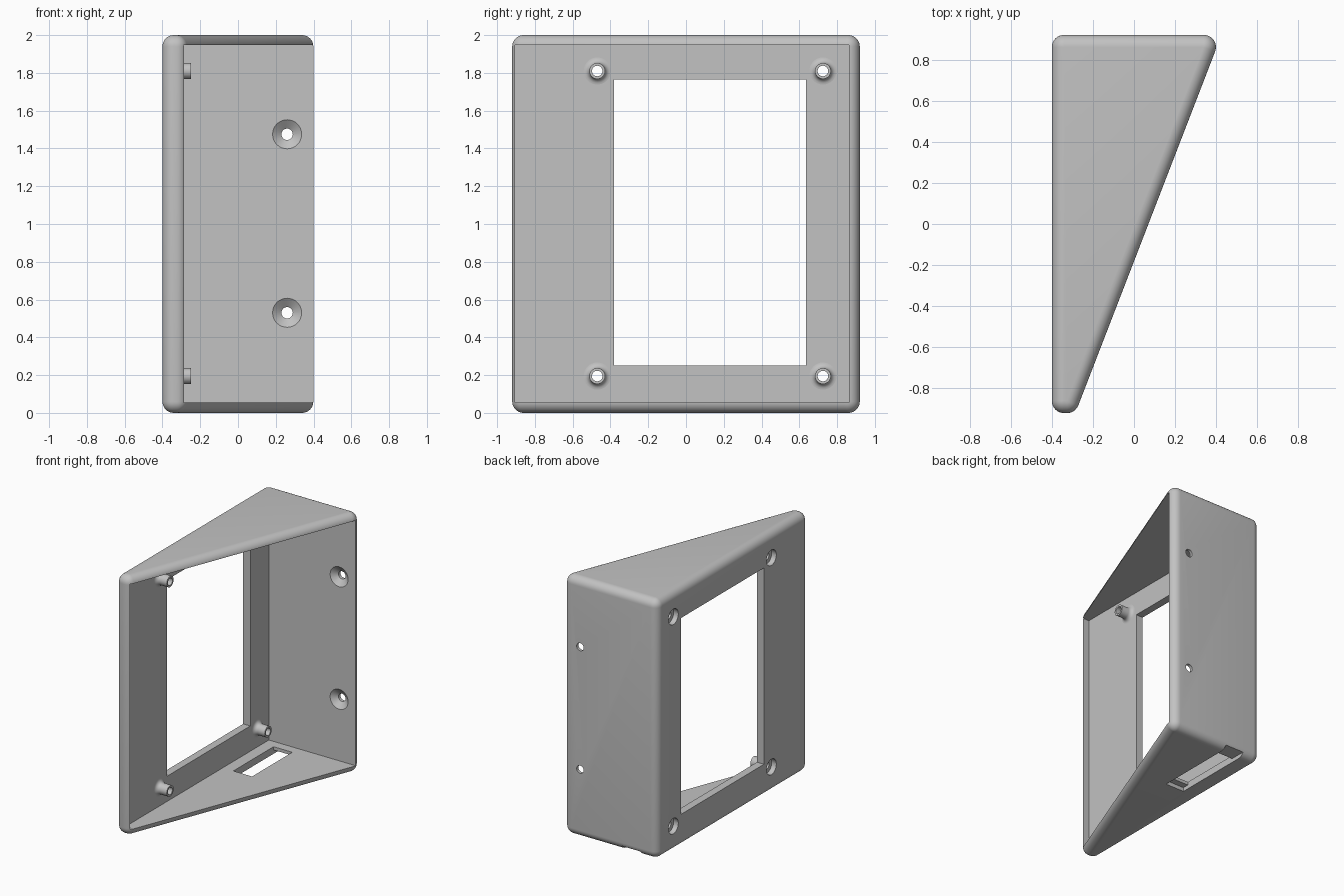
import bpy, bmesh, math
from mathutils import Matrix, Vector

cube = bpy.data.objects.get("Cube")
if cube:
    bpy.data.objects.remove(cube, do_unlink=True)

# Single grey plastic
grey = bpy.data.materials.new("grey plastic")
grey.use_nodes = True
colour = (0.54, 0.54, 0.54, 1)
grey.diffuse_color = colour
grey.node_tree.nodes["Principled BSDF"].inputs["Base Color"].default_value = colour

R = 0.06            # outer edge radius
INNER_X = -0.34     # inner face of the window panel
INNER_Y = 0.862     # inner face of the back wall
HOLE = 0.028


def finish(bm, name):
    bmesh.ops.recalc_face_normals(bm, faces=bm.faces[:])
    mesh = bpy.data.meshes.new(name)
    bm.to_mesh(mesh)
    bm.free()
    mesh.materials.append(grey)
    obj = bpy.data.objects.new(name, mesh)
    bpy.context.collection.objects.link(obj)
    return obj


def activate(obj):
    bpy.ops.object.select_all(action='DESELECT')
    obj.select_set(True)
    bpy.context.view_layer.objects.active = obj


def smooth(obj):
    activate(obj)
    bpy.ops.object.shade_smooth_by_angle(angle=math.radians(30))


def box(x0, x1, y0, y1, z0, z1):
    bm = bmesh.new()
    size = Matrix.Diagonal((x1 - x0, y1 - y0, z1 - z0, 1))
    place = Matrix.Translation(((x0 + x1) / 2, (y0 + y1) / 2, (z0 + z1) / 2))
    bmesh.ops.create_cube(bm, size=1, matrix=place @ size)
    return finish(bm, "cutter")


def lathe(name, profile, origin, axis, closed=False):
    """Spin (distance along axis, radius) points around the axis."""
    bm = bmesh.new()
    verts = [bm.verts.new((r, 0, d)) for d, r in profile]
    pairs = list(zip(verts, verts[1:]))
    if closed:
        pairs.append((verts[-1], verts[0]))
    edges = [bm.edges.new(p) for p in pairs]
    bmesh.ops.spin(bm, geom=verts + edges, cent=(0, 0, 0), axis=(0, 0, 1),
                   angle=math.tau, steps=32, use_merge=True)
    bmesh.ops.remove_doubles(bm, verts=bm.verts[:], dist=1e-5)
    turn = Vector((0, 0, 1)).rotation_difference(Vector(axis)).to_matrix().to_4x4()
    bm.transform(Matrix.Translation(origin) @ turn)
    return finish(bm, name)


def cut(target, cutter):
    activate(target)
    mod = target.modifiers.new("cut", 'BOOLEAN')
    mod.operation = 'DIFFERENCE'
    mod.solver = 'EXACT'
    mod.object = cutter
    bpy.ops.object.modifier_apply(modifier=mod.name)
    bpy.data.objects.remove(cutter, do_unlink=True)


# Rounded wedge body: hull around balls at the corners
bm = bmesh.new()
for x, y in ((-0.34, 0.86), (-0.34, -0.86), (-0.326, -0.86), (0.339, 0.86)):
    for z in (R, 2 - R):
        bmesh.ops.create_uvsphere(bm, u_segments=32, v_segments=16, radius=R,
                                  matrix=Matrix.Translation((x, y, z)))
bmesh.ops.delete(bm, geom=bm.edges[:], context='EDGES_FACES')
hull = bmesh.ops.convex_hull(bm, input=bm.verts[:])
inside = {g for g in hull["geom_interior"] + hull["geom_unused"]
          if isinstance(g, bmesh.types.BMVert)}
bmesh.ops.delete(bm, geom=list(inside), context='VERTS')
bmesh.ops.dissolve_limit(bm, angle_limit=0.005, verts=bm.verts[:], edges=bm.edges[:])
body = finish(bm, "wedge_housing")

# Hollow interior, open on the slanted side
cut(body, box(INNER_X, 1, -0.905, INNER_Y, 0.055, 1.948))
# Window in the side panel
cut(body, box(-0.6, -0.2, -0.38, 0.635, 0.25, 1.765))
# Cable slot in the floor, with a shallow channel to the back
cut(body, box(-0.25, -0.09, 0.25, 1.0, -0.1, 0.03))
cut(body, box(-0.25, -0.09, 0.30, 0.79, -0.1, 0.2))

# Countersunk wall-mounting holes
for z in (0.53, 1.475):
    profile = [(-0.02, 0), (-0.02, 0.077), (0, 0.077), (0.035, 0.03), (0.2, 0.03), (0.2, 0)]
    cut(body, lathe("cutter", profile, (0.26, INNER_Y, z), (0, 1, 0)))

# Counterbored standoffs around the window
for side, y in (("front", -0.47), ("back", 0.725)):
    for level, z in (("lower", 0.195), ("upper", 1.81)):
        profile = [(-0.1, 0), (-0.1, 0.06), (0.04, 0.06), (0.04, HOLE), (0.2, HOLE), (0.2, 0)]
        cut(body, lathe("cutter", profile, (-0.4, y, z), (1, 0, 0)))
        flare = [(0.03 - 0.03 * math.sin(a), 0.072 - 0.03 * math.cos(a))
                 for a in (i * math.pi / 12 for i in range(7))]
        ring = [(0.09, HOLE), (0.09, 0.042)] + flare + [(-0.008, 0.072), (-0.008, HOLE)]
        smooth(lathe(f"{level}_{side}_standoff", ring, (INNER_X, y, z), (1, 0, 0), closed=True))

smooth(body)
